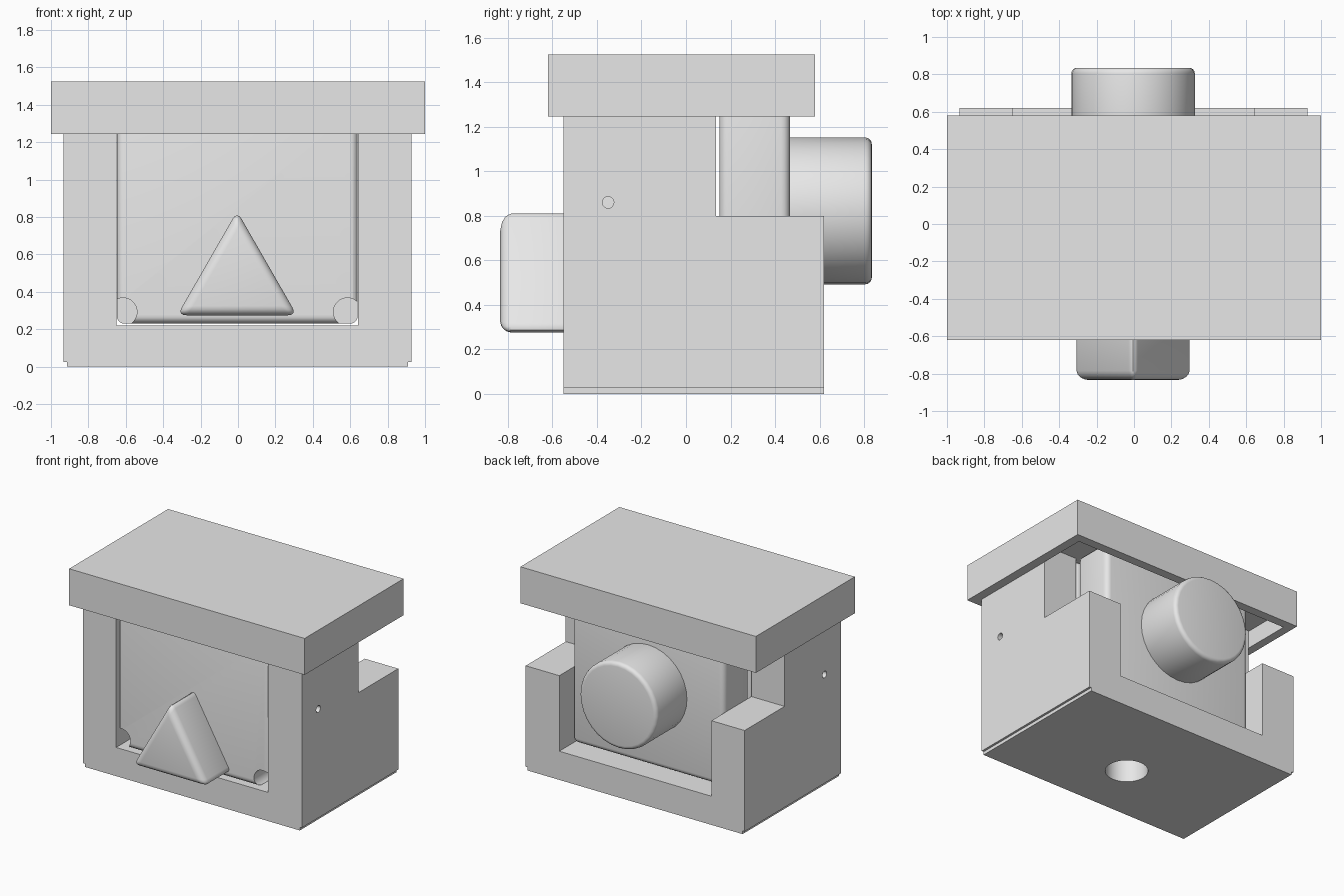
import bpy, bmesh, math
from mathutils import Matrix, Vector

if "Cube" in bpy.data.objects:
    bpy.data.objects.remove(bpy.data.objects["Cube"])

grey = bpy.data.materials.new("light grey")
grey.diffuse_color = (0.8, 0.8, 0.8, 1)
grey.use_nodes = True
grey.node_tree.nodes["Principled BSDF"].inputs["Base Color"].default_value = grey.diffuse_color


def make(name, bm):
    me = bpy.data.meshes.new(name)
    bmesh.ops.recalc_face_normals(bm, faces=bm.faces)
    bm.to_mesh(me)
    bm.free()
    ob = bpy.data.objects.new(name, me)
    bpy.context.collection.objects.link(ob)
    me.materials.append(grey)
    return ob


def box(name, x0, x1, y0, y1, z0, z1):
    bm = bmesh.new()
    c = Vector(((x0 + x1) / 2, (y0 + y1) / 2, (z0 + z1) / 2))
    bmesh.ops.create_cube(bm, size=1, matrix=Matrix.Translation(c)
                          @ Matrix.Diagonal((x1 - x0, y1 - y0, z1 - z0, 1)))
    return make(name, bm)


def rod(name, center, r, depth, axis, sides=32):
    bm = bmesh.new()
    rot = {'x': Matrix.Rotation(math.pi / 2, 4, 'Y'),
           'y': Matrix.Rotation(math.pi / 2, 4, 'X'), 'z': Matrix()}[axis]
    bmesh.ops.create_cone(bm, cap_ends=True, segments=sides, radius1=r, radius2=r,
                          depth=depth, matrix=Matrix.Translation(center) @ rot)
    return make(name, bm)


def prism(name, pts, y0, y1):
    """Extrude an x-z outline along y."""
    bm = bmesh.new()
    f = bm.faces.new([bm.verts.new((x, y0, z)) for x, z in pts])
    g = bmesh.ops.extrude_face_region(bm, geom=[f])
    bmesh.ops.translate(bm, vec=(0, y1 - y0, 0),
                        verts=[v for v in g['geom'] if isinstance(v, bmesh.types.BMVert)])
    return make(name, bm)


def apply(ob):
    dg = bpy.context.evaluated_depsgraph_get()
    me = bpy.data.meshes.new_from_object(ob.evaluated_get(dg))
    ob.modifiers.clear()
    ob.data = me


def cut(ob, *cutters):
    for c in cutters:
        m = ob.modifiers.new("cut", 'BOOLEAN')
        m.operation, m.object, m.solver = 'DIFFERENCE', c, 'EXACT'
        apply(ob)
        bpy.data.objects.remove(c)


def bevel(ob, width, segments=4):
    m = ob.modifiers.new("bevel", 'BEVEL')
    m.width, m.segments, m.limit_method = width, segments, 'ANGLE'
    m.angle_limit = math.radians(40)
    apply(ob)


def smooth(ob):
    bpy.ops.object.select_all(action='DESELECT')
    ob.select_set(True)
    bpy.context.view_layer.objects.active = ob
    bpy.ops.object.shade_smooth_by_angle(angle=math.radians(35))


# U-shaped housing with a small plinth step at the base
housing = prism("housing", [(-.915, 0), (.91, 0), (.91, .025), (.927, .025), (.927, 1.38),
                            (.642, 1.38), (.642, .22), (-.65, .22), (-.65, 1.38),
                            (-.932, 1.38), (-.932, .025), (-.915, .025)], -.55, .62)
cut(housing,
    box("rear_step", -1.2, 1.2, .135, 1, .8, 1.6),
    rod("base_hole", (0, -.08, .1), .15, .5, 'z'),
    rod("pin_hole", (0, -.35, .86), .026, 3, 'x', 16))
smooth(housing)

# Lid with a shallow socket underneath
lid = box("lid", -1, 1, -.62, .58, 1.245, 1.525)
cut(lid, box("socket", -.935, .93, -.552, .51, 1.1, 1.38))

# Front sliding block with round notches in its lower corners
front_block = box("front_block", -.648, .64, -.535, .125, .23, 1.379)
bevel(front_block, .04)
cut(front_block, *[rod("notch", (x, -.5, .293), .075, .3, 'y') for x in (-.615, .585)])
smooth(front_block)

# Rear sliding block
rear_block = box("rear_block", -.648, .64, .15, .467, .23, 1.379)
bevel(rear_block, .04)
smooth(rear_block)

# Round knob at the back
knob = rod("round_knob", (-.005, .63, .822), .33, .41, 'y')
bevel(knob, .03)
smooth(knob)

# Triangular knob at the front
tri = prism("triangle_knob", [(-.325, .275), (.315, .275), (-.005, .832)], -.835, -.46)
bevel(tri, .05)
smooth(tri)
